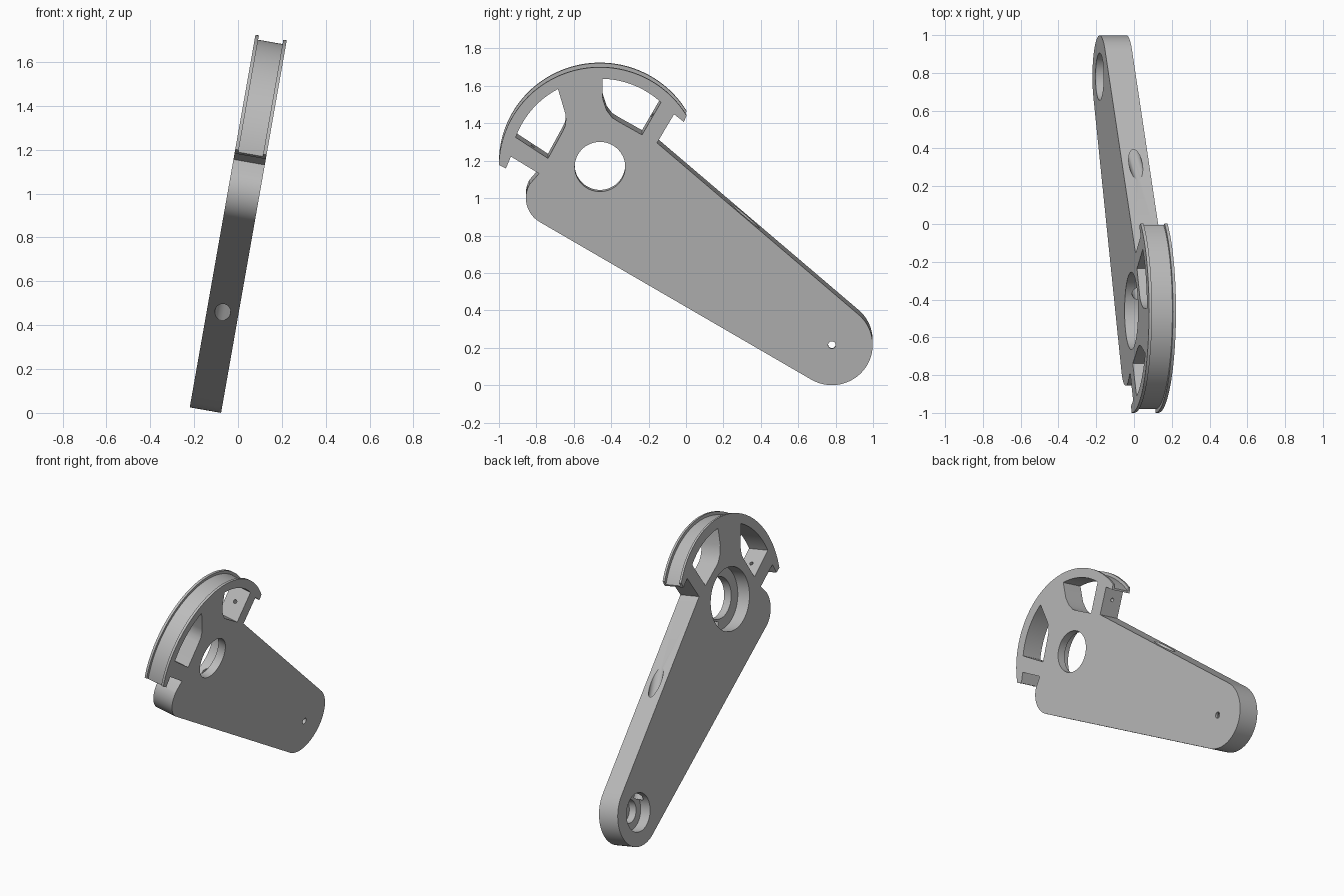
import bpy, bmesh, math
from mathutils import Vector

if "Cube" in bpy.data.objects:
    bpy.data.objects.remove(bpy.data.objects["Cube"])

THICK = 0.145
TILT = math.radians(10)
HUB = (-0.46, 1.211)      # big bore and pulley centre
TIP = (0.78, 0.2436)      # small bore centre
RIM = 0.54

grey = bpy.data.materials.new("plain grey")
grey.use_nodes = True
grey.diffuse_color = (0.5, 0.5, 0.5, 1)
grey.node_tree.nodes["Principled BSDF"].inputs["Base Color"].default_value = (0.5, 0.5, 0.5, 1)


def up(y, z):
    """Height on the tilted outer face -> height along the plate."""
    return (y, (z + THICK * math.sin(TILT)) / math.cos(TILT))


def arc(centre, radius, start, end, steps):
    angles = [math.radians(start + (end - start) * i / steps) for i in range(steps + 1)]
    return [(centre[0] + radius * math.cos(a), centre[1] + radius * math.sin(a)) for a in angles]


def make_object(name, bm):
    bmesh.ops.recalc_face_normals(bm, faces=bm.faces)
    mesh = bpy.data.meshes.new(name)
    bm.to_mesh(mesh)
    bm.free()
    mesh.materials.append(grey)
    obj = bpy.data.objects.new(name, mesh)
    bpy.context.collection.objects.link(obj)
    return obj


def slab(name, outline, low, high):
    """Outline in the plate plane, extruded through the thickness."""
    bm = bmesh.new()
    face = bm.faces.new([bm.verts.new((low, y, v)) for y, v in outline])
    side = bmesh.ops.extrude_face_region(bm, geom=[face])
    moved = [g for g in side["geom"] if isinstance(g, bmesh.types.BMVert)]
    bmesh.ops.translate(bm, verts=moved, vec=(high - low, 0, 0))
    return make_object(name, bm)


def disc(name, centre, radius, low, high, steps=64):
    return slab(name, arc(centre, radius, 0, 360, steps)[:-1], low, high)


def rod(name, start, direction, length, radius, back):
    """Round drill running inside the plate, midway through the thickness."""
    d = Vector((0, direction[0], direction[1])).normalized()
    bm = bmesh.new()
    bmesh.ops.create_cone(bm, cap_ends=True, segments=32, radius1=radius,
                          radius2=radius, depth=length + back)
    obj = make_object(name, bm)
    mid = Vector((THICK / 2, start[0], start[1])) + d * (length - back) / 2
    turn = d.to_track_quat('Z', 'Y').to_matrix().to_4x4()
    turn.translation = mid
    obj.data.transform(turn)
    return obj


def carve(body, cutter):
    cutter.hide_render = True
    mod = body.modifiers.new("carve", 'BOOLEAN')
    mod.operation = 'DIFFERENCE'
    mod.solver = 'EXACT'
    mod.object = cutter
    bpy.context.view_layer.objects.active = body
    bpy.ops.object.modifier_apply(modifier=mod.name)
    bpy.data.objects.remove(cutter)


# Arm and pulley sector in one outline
outline = arc(TIP, 0.218, -120, 50, 40)
outline += [up(-0.155, 1.295), up(-0.064, 1.448), up(-0.011, 1.407)]
outline += arc(HUB, RIM, 31, 179, 72)
outline += [up(-0.963, 1.158), up(-0.936, 1.222), up(-0.786, 1.131)]
outline += arc(up(-0.705, 1.0), 0.151, 150, 240, 20)
arm = slab("pulley_arm", outline, 0, THICK)

# Cable groove around the rim
groove = (arc(HUB, RIM - 0.02, 10, 195, 90) + arc(HUB, RIM + 0.1, 195, 10, 90))
carve(arm, slab("groove_cutter", groove, 0.016, THICK - 0.016))

# Windows between the spokes
left_window = arc(HUB, 0.478, 160.5, 118, 24)
left_window += [up(-0.645, 1.45), up(-0.642, 1.42), up(-0.646, 1.385),
                up(-0.66, 1.355), up(-0.738, 1.212)]
right_window = arc(HUB, 0.478, 88.5, 47, 24)
right_window += [up(-0.235, 1.338), up(-0.36, 1.408), up(-0.395, 1.43),
                 up(-0.425, 1.47), up(-0.445, 1.53)]
for window in (left_window, right_window):
    carve(arm, slab("window_cutter", window, -0.1, THICK + 0.1))

# Stepped bores at both ends
for centre, radius, low, high in (
        (HUB, 0.205, -0.1, 0.09), (HUB, 0.135, -0.1, 0.3),
        (TIP, 0.125, -0.1, 0.073), (TIP, 0.076, -0.1, 0.125), (TIP, 0.02, -0.1, 0.3)):
    carve(arm, disc("bore_cutter", centre, radius, low, high))

# Slanted cable channels and pin holes in the end spokes
for start, direction, length, radius, back in (
        ((-0.036, 0.455), (-0.5, 0.866), 0.72, 0.036, 0.25),
        ((0.31, 0.942), (0.49, -0.87), 0.75, 0.036, 0.25),
        (up(-0.15, 1.415), (0.866, -0.5), 0.1, 0.012, 0.1),
        (up(-0.845, 1.222), (0.5, 0.866), 0.1, 0.012, 0.1)):
    carve(arm, rod("channel_cutter", start, direction, length, radius, back))

# Lean the plate and shade the curves
arm.rotation_euler = (0, TILT, 0)
arm.location = (-0.2245, 0, 0)
bpy.ops.object.select_all(action='DESELECT')
arm.select_set(True)
bpy.context.view_layer.objects.active = arm
bpy.ops.object.shade_smooth_by_angle(angle=math.radians(25))
